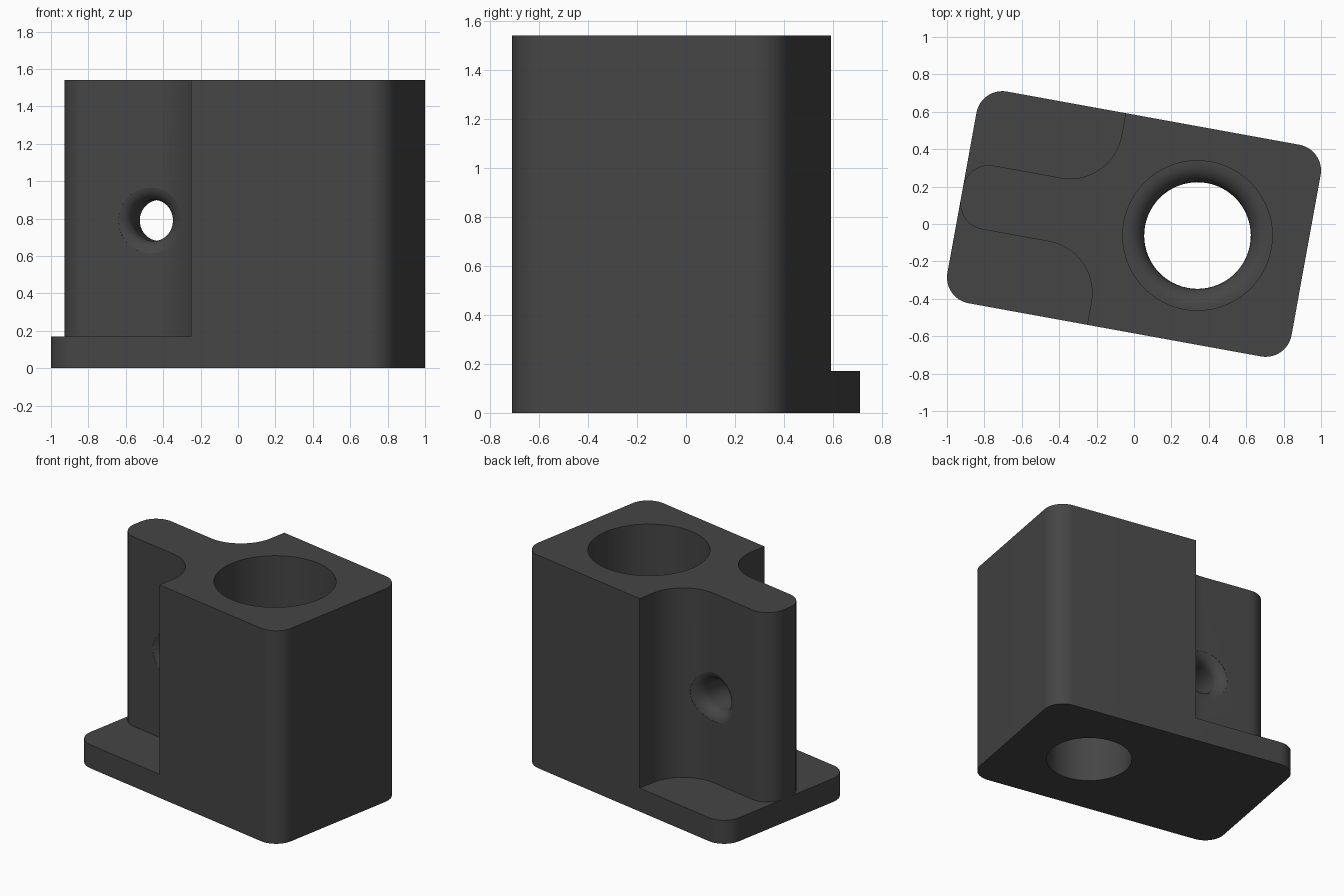
import bpy, bmesh, math
from math import sin, cos, pi, radians

if "Cube" in bpy.data.objects:
    bpy.data.objects.remove(bpy.data.objects["Cube"])

W, D, H = 1.87, 1.15, 1.54      # block size
R = 0.14                        # corner radius
FOOT = 0.17                     # foot thickness
RIB = 0.173                     # half thickness of the rib
WALL, COVE = -0.15, 0.28        # pocket end wall and its inside radius


def arc(cx, cy, r, a0, a1, n=12):
    return [(cx + r * cos(radians(a0 + (a1 - a0) * i / n)),
             cy + r * sin(radians(a0 + (a1 - a0) * i / n))) for i in range(n + 1)]


def finish(bm, name):
    bmesh.ops.recalc_face_normals(bm, faces=bm.faces)
    me = bpy.data.meshes.new(name)
    bm.to_mesh(me)
    bm.free()
    ob = bpy.data.objects.new(name, me)
    bpy.context.collection.objects.link(ob)
    return ob


def prism(name, pts, z0, z1):
    bm = bmesh.new()
    face = bm.faces.new([bm.verts.new((x, y, z0)) for x, y in pts])
    top = bmesh.ops.extrude_face_region(bm, geom=[face])["geom"]
    bmesh.ops.translate(bm, vec=(0, 0, z1 - z0),
                        verts=[v for v in top if isinstance(v, bmesh.types.BMVert)])
    return finish(bm, name)


def loft(name, rings):
    bm = bmesh.new()
    loops = [[bm.verts.new(p) for p in ring] for ring in rings]
    n = len(loops[0])
    for a, b in zip(loops, loops[1:]):
        for i in range(n):
            bm.faces.new((a[i], a[(i + 1) % n], b[(i + 1) % n], b[i]))
    bm.faces.new(loops[0])
    bm.faces.new(loops[-1])
    return finish(bm, name)


def cut(target, tool):
    mod = target.modifiers.new("cut", 'BOOLEAN')
    mod.operation, mod.solver, mod.object = 'DIFFERENCE', 'EXACT', tool
    bpy.context.view_layer.objects.active = target
    bpy.ops.object.modifier_apply(modifier=mod.name)
    bpy.data.objects.remove(tool)


# rounded block
a, b = W / 2 - R, D / 2 - R
block = prism("bracket_block", arc(a, b, R, 0, 90) + arc(-a, b, R, 90, 180)
              + arc(-a, -b, R, 180, 270) + arc(a, -b, R, 270, 360), 0, H)

# side pockets that leave the rib and the foot
for s in (1, -1):
    pts = [(WALL, 0.8)] + arc(WALL - COVE, RIB + COVE, COVE, 0, -90, 18)
    pts += arc(-a, RIB - R, R, 90, 178) + [(-1.2, RIB - R), (-1.2, 0.8)]
    cut(block, prism("pocket_cutter", [(x, s * y) for x, y in pts], FOOT, 2))

# stepped vertical bore with a rounded inner lip
BX, BIG, SMALL, SEAT, LIP = 0.345, 0.40, 0.285, 0.65, 0.10
prof = [(SMALL, -0.2)]
prof += [(SMALL + LIP * (1 - cos(t * pi / 16)), SEAT - LIP + LIP * sin(t * pi / 16))
         for t in range(9)]
prof += [(BIG, SEAT), (BIG, 2)]
cut(block, loft("bore_cutter", [[(BX + r * cos(i * pi / 32), r * sin(i * pi / 32), z)
                                 for i in range(64)] for r, z in prof]))


# cross hole through the rib, with mouths rounded to follow the rib surface
def rib_surface(x):
    d = min(max(x - (WALL - COVE), 0), COVE)
    return RIB + COVE - math.sqrt(COVE ** 2 - d ** 2)


HX, HZ, HR, FL = -0.442, 0.79, 0.11, 0.08


def hole_ring(r, depth, s):
    ring = []
    for i in range(40):
        x = HX + r * cos(i * pi / 20)
        ring.append((x, s * (rib_surface(x) + depth), HZ + r * sin(i * pi / 20)))
    return ring


steps = [(HR + FL * (1 - cos(radians(t))), FL * (sin(radians(t)) - 1))
         for t in range(0, 81, 10)]
steps.append((steps[-1][0], 0.08))
cut(block, loft("cross_hole_cutter", [hole_ring(r, d, -1) for r, d in reversed(steps)]
                + [hole_ring(r, d, 1) for r, d in steps]))

# colour, smoothing and final turn
mat = bpy.data.materials.new("dark_grey")
mat.diffuse_color = (0.06, 0.06, 0.06, 1)
mat.use_nodes = True
mat.node_tree.nodes["Principled BSDF"].inputs["Base Color"].default_value = mat.diffuse_color
block.data.materials.clear()
block.data.materials.append(mat)
for p in block.data.polygons:
    p.material_index = 0
block.rotation_euler.z = radians(-10.3)
bpy.context.view_layer.objects.active = block
block.select_set(True)
bpy.ops.object.shade_smooth_by_angle(angle=radians(30))
